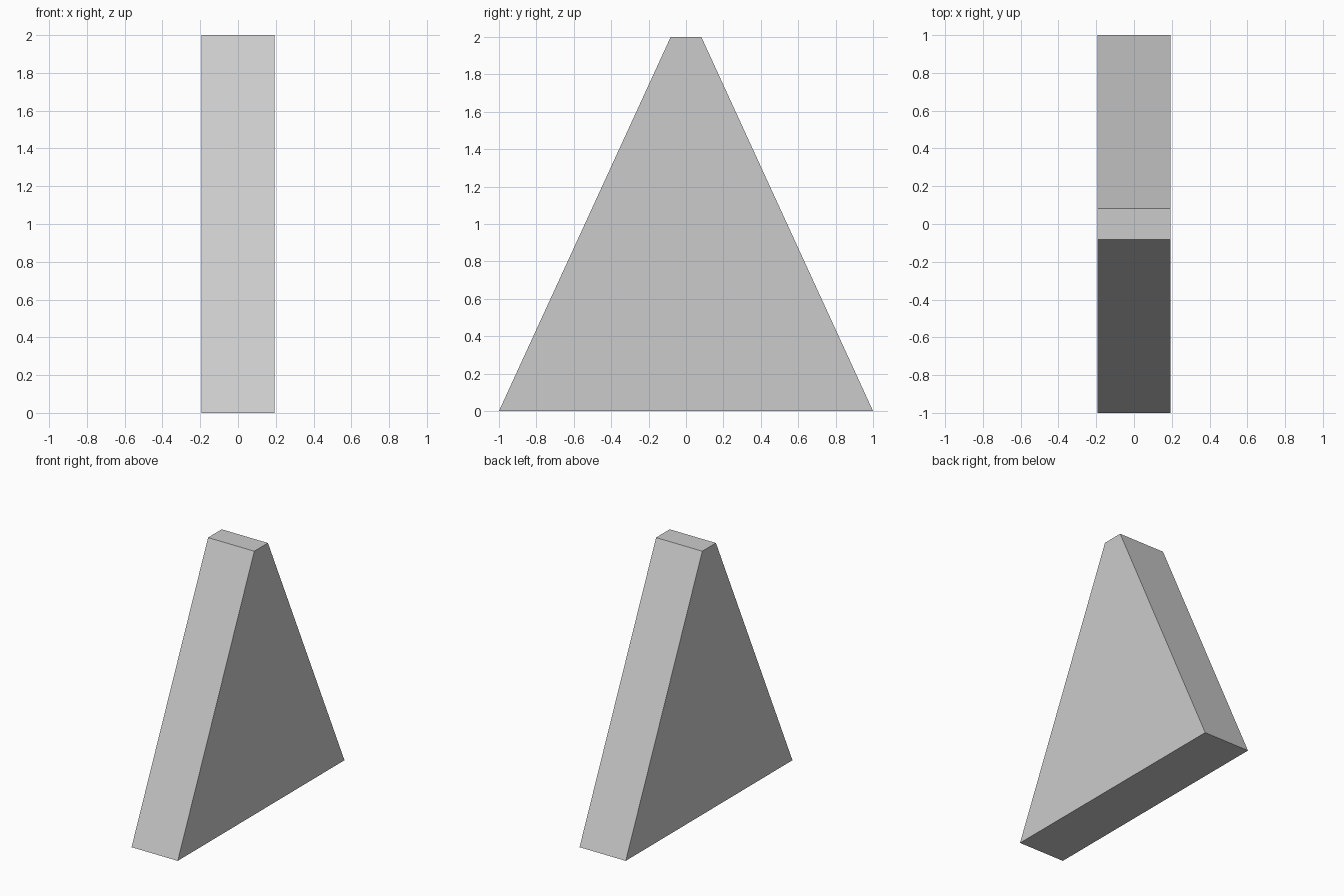
import bpy, bmesh

if "Cube" in bpy.data.objects:
    bpy.data.objects.remove(bpy.data.objects["Cube"])

HALF_WIDTH = 0.194
# Side profile (y, z) of the tapered slab
PROFILE = [(-1, 0), (1, 0), (0.082, 2), (-0.082, 2)]

# Tapered wedge: side profile extruded across x
bm = bmesh.new()
side = bm.faces.new([bm.verts.new((-HALF_WIDTH, y, z)) for y, z in PROFILE])
ext = bmesh.ops.extrude_face_region(bm, geom=[side], use_keep_orig=True)
verts = [g for g in ext["geom"] if isinstance(g, bmesh.types.BMVert)]
bmesh.ops.translate(bm, verts=verts, vec=(2 * HALF_WIDTH, 0, 0))
bmesh.ops.recalc_face_normals(bm, faces=bm.faces[:])

mesh = bpy.data.meshes.new("tapered_wedge")
bm.to_mesh(mesh)
bm.free()
wedge = bpy.data.objects.new("tapered_wedge", mesh)
bpy.context.collection.objects.link(wedge)
